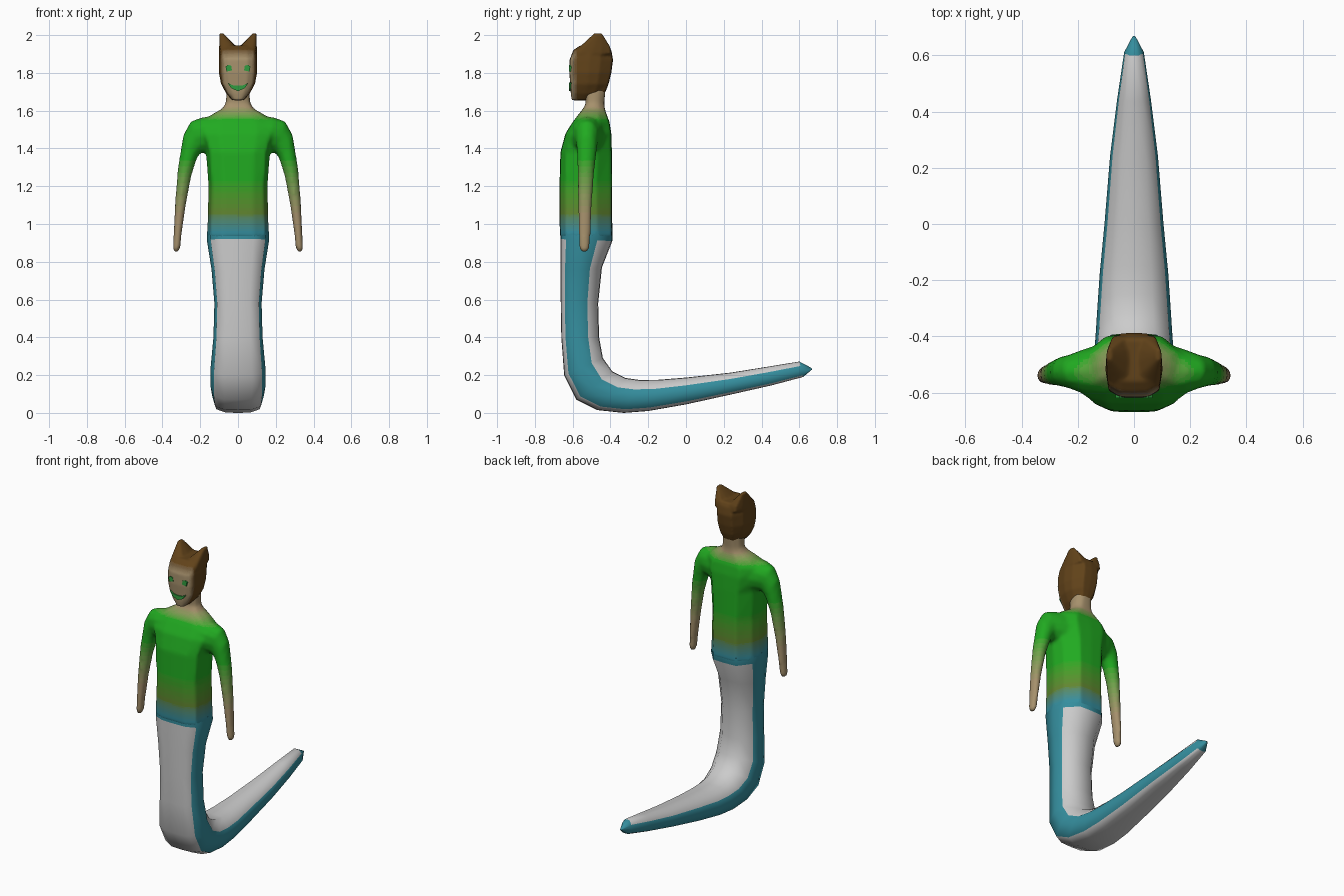
import bpy, bmesh
from mathutils import Vector

if "Cube" in bpy.data.objects:
    bpy.data.objects.remove(bpy.data.objects["Cube"])

X, Y = Vector((1, 0, 0)), Vector((0, 1, 0))
GREEN, TEAL, PALE = (.015, .40, .015), (.035, .27, .34), (.66, .65, .65)
SKIN, HAIR, OLIVE = (.38, .28, .15), (.12, .055, .01), (.12, .24, .03)
EYE = (.03, .33, .05)


def full(half):
    return half + [(-u, v) for u, v in reversed(half[1:-1])]


# Cross-sections: u runs sideways, v from front (-1) to back (+1)
BODY = full([(0, -1), (.5, -.98), (.88, -.78), (1, -.1), (.9, .42), (.5, .97), (0, 1)])
ROUND = full([(0, -1), (.5, -.87), (.87, -.5), (1, 0), (.87, .5), (.5, .87), (0, 1)])

mats = {}


def mat(col):
    key = tuple(round(c, 3) for c in col)
    if key not in mats:
        mats[key] = bpy.data.materials.new("colour_%d" % len(mats))
        mats[key].diffuse_color = (*key, 1)
    return mats[key]


def mix(a, b, t, steps=10):
    t = round(max(0, min(1, t)) * steps) / steps
    return tuple(p + (q - p) * t for p, q in zip(a, b))


def ring(a, b, half_width, side=X, sec=BODY):
    a, b = Vector(a), Vector(b)
    return [(a + b) / 2 + (b - a) / 2 * v + side * half_width * u for u, v in sec]


def loft(bm, rings):
    loops = [[bm.verts.new(p) for p in r] for r in rings]
    n = len(loops[0])
    for lo, hi in zip(loops, loops[1:]):
        for i in range(n):
            bm.faces.new((lo[i], lo[(i + 1) % n], hi[(i + 1) % n], hi[i]))
    bm.faces.new(loops[0])
    bm.faces.new(loops[-1])


def finish(name, bm):
    bmesh.ops.recalc_face_normals(bm, faces=bm.faces)
    me = bpy.data.meshes.new(name)
    bm.to_mesh(me)
    bm.free()
    ob = bpy.data.objects.new(name, me)
    bpy.context.collection.objects.link(ob)
    bpy.ops.object.select_all(action='DESELECT')
    ob.select_set(True)
    bpy.context.view_layer.objects.active = ob
    return ob


def paint(ob, func):
    """Give each face the colour func(face) returns."""
    slots = {}
    for f in ob.data.polygons:
        m = mat(func(f))
        if m.name not in slots:
            slots[m.name] = len(slots)
            ob.data.materials.append(m)
        f.material_index = slots[m.name]


def fuse(ob, voxel, smooth):
    """Melt overlapping lofts into one soft skin."""
    r = ob.modifiers.new("fuse", 'REMESH')
    r.mode, r.voxel_size = 'VOXEL', voxel
    s = ob.modifiers.new("soften", 'SMOOTH')
    s.factor, s.iterations = .5, smooth
    for m in ("fuse", "soften"):
        bpy.ops.object.modifier_apply(modifier=m)
    bpy.ops.object.shade_smooth()


# Serpent tail: outer y,z / inner y,z / half width
TAIL = [(-.665, .96, -.39, .96, .163), (-.665, .92, -.39, .91, .165), (-.665, .75, -.445, .77, .14),
        (-.663, .58, -.465, .58, .125), (-.66, .4, -.46, .4, .13),
        (-.645, .2, -.44, .29, .145), (-.58, .07, -.39, .22, .145),
        (-.47, .015, -.32, .185, .137), (-.33, 0, -.25, .175, .13),
        (-.2, .01, -.15, .175, .122), (0, .045, 0, .187, .105),
        (.25, .1, .235, .213, .085), (.45, .145, .435, .245, .06),
        (.62, .19, .6, .272, .035), (.668, .23, .664, .238, .006)]
bm = bmesh.new()
loft(bm, [ring((0, a, b), (0, c, d), w) for a, b, c, d, w in TAIL])
tail = finish("tail", bm)


def tail_colour(f):
    seg, i = divmod(f.index, 12)
    return TEAL if seg in (0, 13, 14) or i % 6 in (2, 3) else PALE


paint(tail, tail_colour)
bpy.ops.object.shade_smooth_by_angle(angle=1.0)

# Torso and neck: z / half width / front y / back y
TORSO = [(.925, .165, -.667, -.388), (1, .162, -.669, -.39), (1.2, .157, -.67, -.392),
         (1.38, .17, -.665, -.392), (1.48, .2, -.638, -.395), (1.54, .19, -.6, -.405),
         (1.58, .14, -.57, -.42), (1.61, .085, -.545, -.43), (1.64, .066, -.53, -.433),
         (1.72, .06, -.54, -.425)]
# Arm: inner x,z / outer x,z / y / half depth
ARM = [(.1, 1.36, .1, 1.58, -.52, .1), (.17, 1.375, .19, 1.565, -.525, .08),
       (.2, 1.375, .25, 1.545, -.525, .062), (.22, 1.34, .29, 1.47, -.525, .054),
       (.248, 1.25, .318, 1.3, -.53, .044), (.276, 1.1, .333, 1.12, -.535, .037),
       (.298, .95, .341, .95, -.537, .032), (.304, .88, .345, .87, -.538, .028),
       (.315, .852, .338, .85, -.538, .016)]
bm = bmesh.new()
loft(bm, [ring((0, f, z), (0, b, z), w) for z, w, f, b in TORSO])
for s in (-1, 1):
    loft(bm, [ring((s * a, y, b), (s * c, y, d), h, Y, ROUND) for a, b, c, d, y, h in ARM])
body = finish("torso_and_arms", bm)
fuse(body, .011, 4)


def body_colour(f):
    x, y, z = f.center
    if abs(x) > .185 and z < 1.4:
        return mix(SKIN, GREEN, (z - 1.05) / .3)
    if z > 1.5:
        return mix(GREEN, SKIN, (z - 1.55) / .07)
    if z > 1.06:
        return mix(OLIVE, GREEN, (z - 1.06) / .18)
    return mix(TEAL, OLIVE, (z - .96) / .1)


paint(body, body_colour)

# Head with two pointed ears: z / half width / front y / back y
HEAD = [(1.655, .03, -.605, -.47), (1.69, .062, -.61, -.43), (1.74, .09, -.613, -.41),
        (1.8, .102, -.618, -.395), (1.87, .102, -.616, -.386), (1.92, .099, -.597, -.395),
        (1.945, .088, -.56, -.41)]
bm = bmesh.new()
loft(bm, [ring((0, f, z), (0, b, z), w) for z, w, f, b in HEAD])
for s in (-1, 1):
    loft(bm, [ring((s * x, f, z), (s * x, b, z), w) for x, z, w, f, b in
              [(.05, 1.9, .05, -.59, -.395), (.053, 1.935, .047, -.565, -.4),
               (.088, 2.01, .01, -.485, -.445)]])
head = finish("head", bm)
fuse(head, .007, 4)


def head_colour(f):
    x, y, z = f.center
    t = min((-.575 - y) / .025, (.094 - abs(x)) / .025, (1.925 - z) / .05)
    return mix(HAIR, SKIN, t)


paint(head, head_colour)


# Eyes and smiling mouth: thin plates set into the face
def plate(name, outline):
    bm = bmesh.new()
    loft(bm, [[Vector((x, y, z)) for x, z in outline] for y in (-.619, -.59)])
    paint(finish(name, bm), lambda f: EYE)


for s, side in ((-1, "left"), (1, "right")):
    plate(side + "_eye", [(s * (.048 + dx), 1.825 + dz) for dx, dz in
                          [(-.016, -.012), (.012, -.018), (.018, .008), (.004, .018), (-.013, .012)]])
plate("mouth", [(-.056, 1.748), (-.03, 1.735), (0, 1.732), (.03, 1.735), (.056, 1.748),
                (.035, 1.718), (0, 1.703), (-.035, 1.718)])

for m in bpy.data.materials:
    if m.users and not m.is_grease_pencil:
        m.use_nodes = True
        m.node_tree.nodes["Principled BSDF"].inputs["Base Color"].default_value = m.diffuse_color
